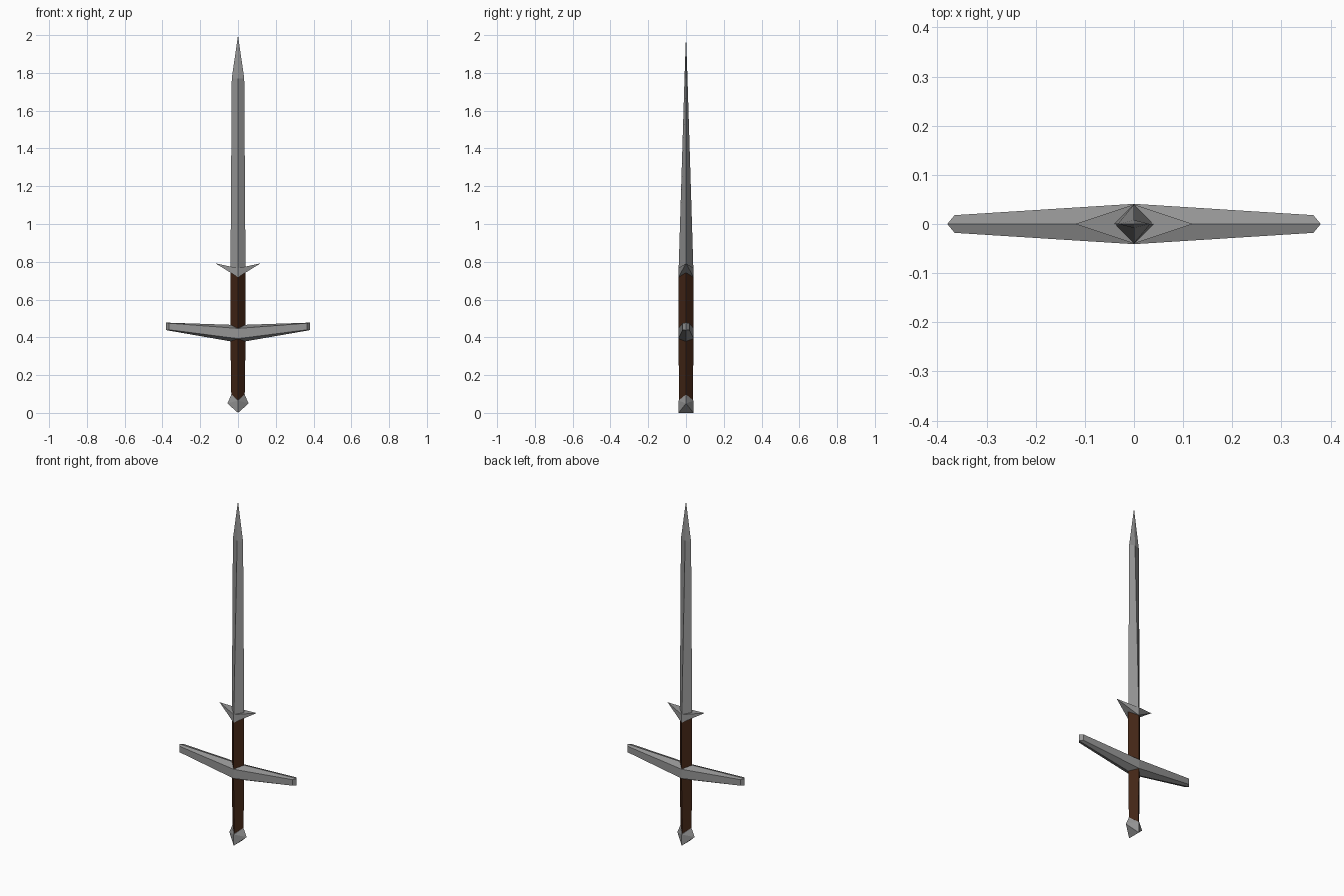
import bpy, bmesh

if "Cube" in bpy.data.objects:
    bpy.data.objects.remove(bpy.data.objects["Cube"])


def material(name, color):
    mat = bpy.data.materials.new(name)
    mat.diffuse_color = (*color, 1)
    mat.use_nodes = True
    mat.node_tree.nodes["Principled BSDF"].inputs["Base Color"].default_value = mat.diffuse_color
    return mat


def finish(name, bm, mat):
    bmesh.ops.recalc_face_normals(bm, faces=bm.faces)
    me = bpy.data.meshes.new(name)
    bm.to_mesh(me)
    bm.free()
    ob = bpy.data.objects.new(name, me)
    bpy.context.collection.objects.link(ob)
    me.materials.append(mat)
    return ob


def loft(name, rings, mat):
    """Skin a stack of point rings; coincident points collapse to a tip."""
    bm = bmesh.new()
    loops = [[bm.verts.new(p) for p in r] for r in rings]
    n = len(rings[0])
    for a, b in zip(loops, loops[1:]):
        for i in range(n):
            j = (i + 1) % n
            bm.faces.new((a[i], a[j], b[j], b[i]))
    # end caps folded along the middle
    for cap in (loops[0], loops[-1]):
        bm.faces.new(cap[:n // 2 + 1])
        bm.faces.new(cap[n // 2:] + cap[:1])
    bmesh.ops.remove_doubles(bm, verts=bm.verts, dist=0.0002)
    return finish(name, bm, mat)


def hull(name, points, mat):
    bm = bmesh.new()
    for p in points:
        bm.verts.new(p)
    bmesh.ops.convex_hull(bm, input=bm.verts)
    return finish(name, bm, mat)


def diamond(rx, ry, z):
    return [(rx, 0, z), (0, ry, z), (-rx, 0, z), (0, -ry, z)]


def guard_ring(x_ridge, x_side, y, bottom, low, high, top):
    return [(x_ridge, 0, top), (x_side, y, high), (x_side, y, low),
            (x_ridge, 0, bottom), (x_side, -y, low), (x_side, -y, high)]


steel = material("dark_steel", (0.3, 0.3, 0.3))
brown = material("dark_leather", (0.055, 0.019, 0.008))

# Blade with a diamond section, tapering to the point
loft("blade", [diamond(0.04, 0.04, 0.73), diamond(0.033, 0.008, 1.77),
               diamond(0, 0, 2.0)], steel)

# Grip, running through the guard up to the blade
loft("grip", [diamond(0.035, 0.036, 0.06), diamond(0.04, 0.04, 0.38),
              diamond(0.04, 0.04, 0.74)], brown)

# Crossguard with raised, pointed ends
end = (0.018, 0.438, 0.440, 0.475, 0.478)
loft("crossguard", [guard_ring(-0.38, -0.365, *end),
                    guard_ring(0, 0, 0.041, 0.372, 0.393, 0.447, 0.465),
                    guard_ring(0.38, 0.365, *end)], steel)

# Pair of side lugs at the base of the blade
for side, s in (("left", -1), ("right", 1)):
    hull(side + "_lug", [(0, y, z) for y in (-0.04, 0.04) for z in (0.718, 0.766)]
         + [(s * 0.12, 0, 0.792)], steel)

# Faceted pommel
hull("pommel", [(0, y, z) for y in (-0.04, 0.04) for z in (0, 0.065)]
     + [(s * x, 0, z) for s in (-1, 1) for x, z in ((0.056, 0.05), (0.035, 0.098))], steel)
